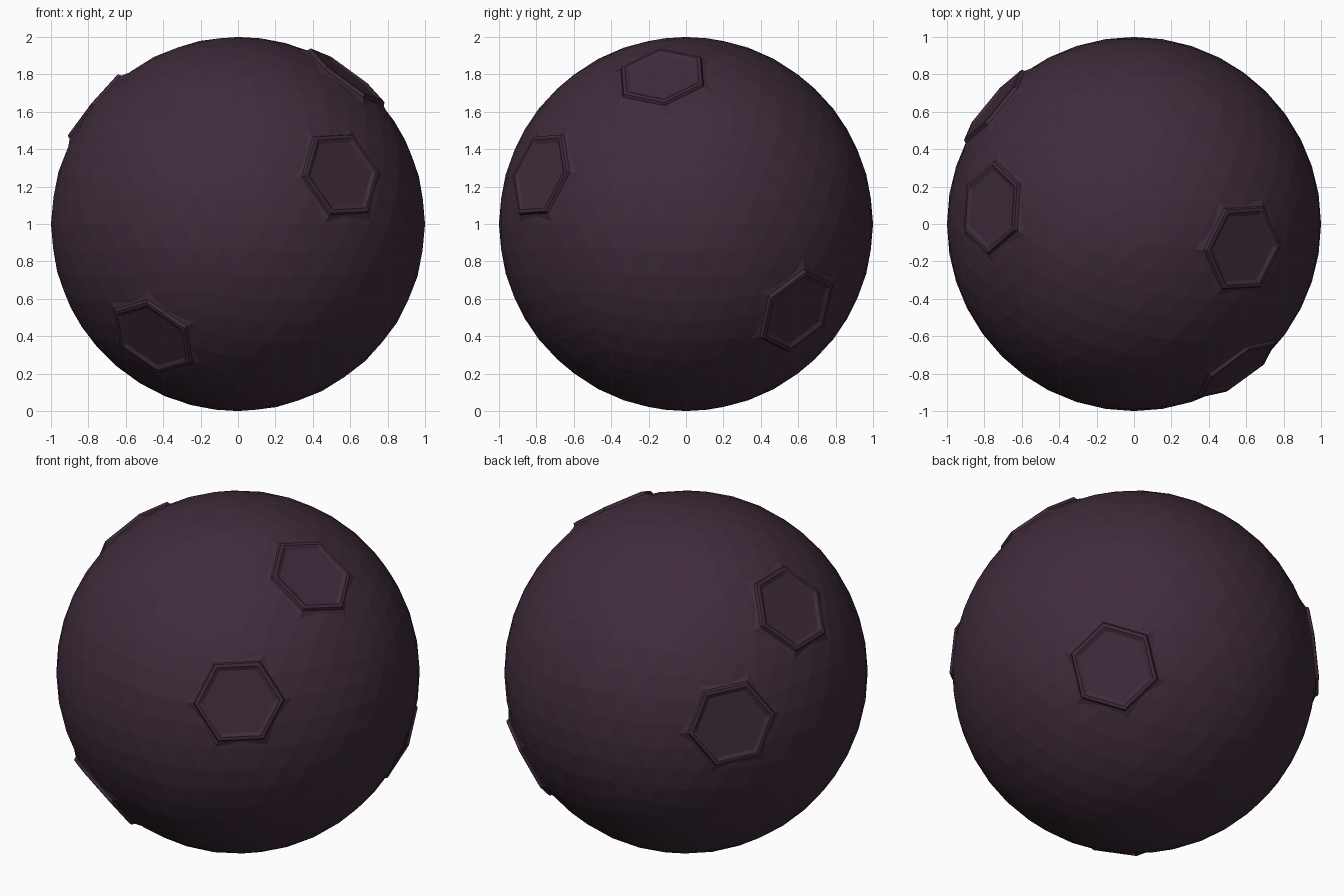
import bpy, bmesh
from math import cos, sin, pi
from mathutils import Vector

if "Cube" in bpy.data.objects:
    bpy.data.objects.remove(bpy.data.objects["Cube"])

mat = bpy.data.materials.new("dark_plum")
mat.diffuse_color = (0.05, 0.025, 0.044, 1)
mat.use_nodes = True
mat.node_tree.nodes["Principled BSDF"].inputs["Base Color"].default_value = mat.diffuse_color
CENTRE = Vector((0, 0, 1))

# Each hexagon: outward direction, direction of one corner
SOCKETS = [
    ((0.56, -0.79, 0.27), (0.82, 0.57, 0.05)),
    ((-0.46, -0.645, -0.61), (0.19, -0.013, -0.13)),
    ((0.59, -0.13, 0.80), (0.175, 0.01, -0.13)),
    ((0.647, 0.60, -0.47), (0.81, -0.52, 0.25)),
    ((-0.77, 0.09, 0.63), (0.015, 0.225, -0.014)),
    ((-0.758, 0.639, 0.13), (-0.77, -0.62, 0.14)),
]


def hex_solid(name, direction, corner, rings):
    """Stack of hexagon rings (radius, height from ball centre), capped at both ends."""
    n = Vector(direction).normalized()
    u = Vector(corner)
    u = (u - n * u.dot(n)).normalized()
    v = n.cross(u)
    bm = bmesh.new()
    loops = []
    for r, h in rings:
        loops.append([bm.verts.new(CENTRE + n * h + r * (cos(i * pi / 3) * u + sin(i * pi / 3) * v))
                      for i in range(6)])
    for a, b in zip(loops, loops[1:]):
        for i in range(6):
            j = (i + 1) % 6
            bm.faces.new((a[i], a[j], b[j], b[i]))
    bm.faces.new(loops[-1])
    bm.faces.new(loops[0][::-1])
    bmesh.ops.recalc_face_normals(bm, faces=bm.faces)
    me = bpy.data.meshes.new(name)
    bm.to_mesh(me)
    bm.free()
    ob = bpy.data.objects.new(name, me)
    bpy.context.collection.objects.link(ob)
    return ob


# Faceted ball
bpy.ops.mesh.primitive_ico_sphere_add(subdivisions=4, radius=1, location=CENTRE)
ball = bpy.context.object
ball.name = "ball"
ball.data.materials.append(mat)

for k, (d, c) in enumerate(SOCKETS):
    # Opening in the ball under each socket
    cutter = hex_solid(f"socket_cutter_{k}", d, c, [(0.235, 0.93), (0.235, 1.1)])
    cutter.hide_render = True
    cutter.hide_set(True)
    mod = ball.modifiers.new(f"opening_{k}", "BOOLEAN")
    mod.object = cutter
    mod.operation = "DIFFERENCE"
    mod.solver = "EXACT"
    # Raised hexagonal rim with a shallow dished floor
    rim = hex_solid(f"hex_socket_{k}", d, c,
                    [(0.26, 0.92), (0.31, 0.946), (0.252, 0.978), (0.245, 0.996),
                     (0.225, 0.999), (0.20, 0.988)])
    rim.data.materials.append(mat)
